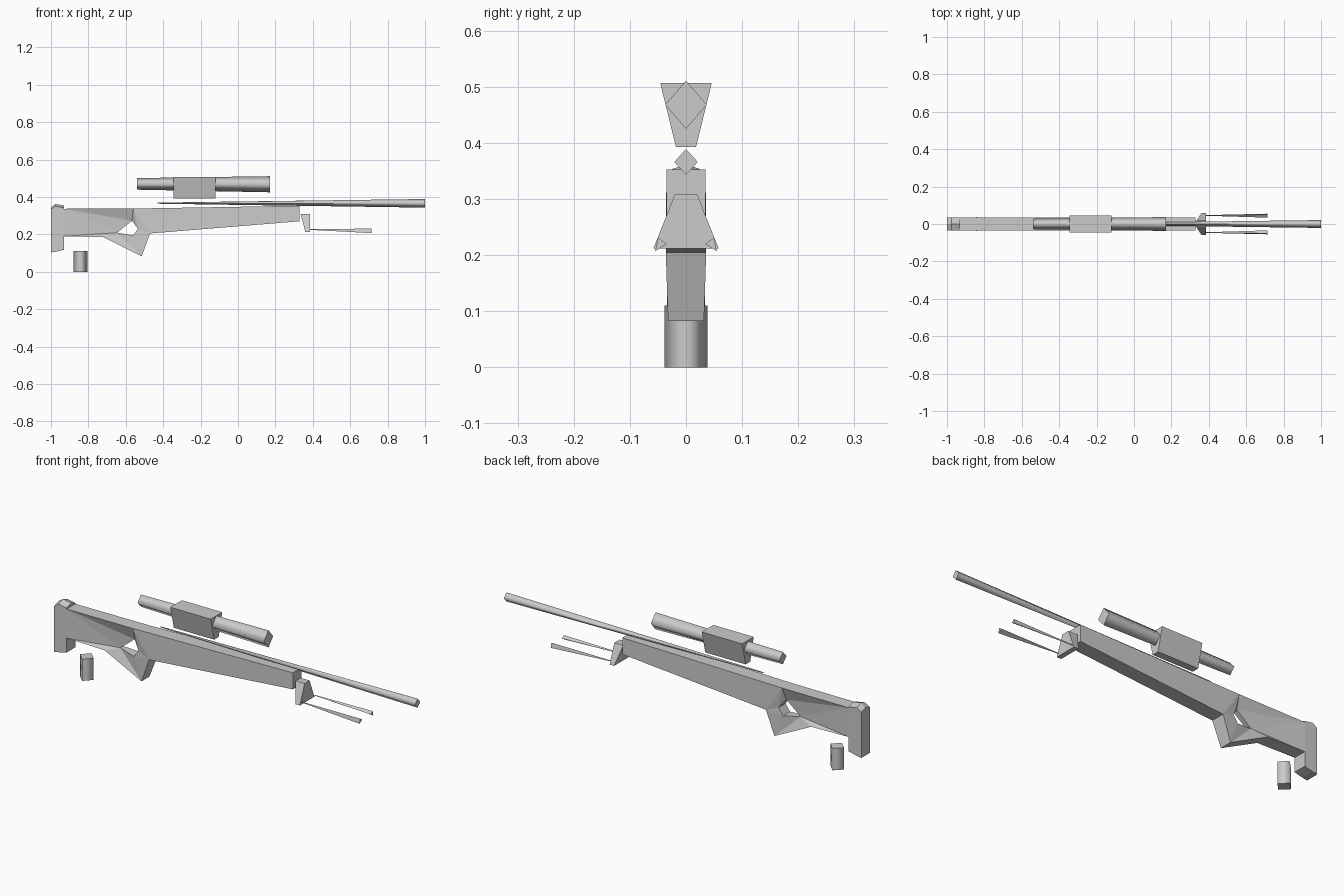
import bpy, bmesh
from mathutils import Vector

if "Cube" in bpy.data.objects:
    bpy.data.objects.remove(bpy.data.objects["Cube"])

grey = bpy.data.materials.new("light grey")
grey.diffuse_color = (0.6, 0.6, 0.6, 1)
grey.use_nodes = True
grey.node_tree.nodes["Principled BSDF"].inputs["Base Color"].default_value = grey.diffuse_color


def make(name, verts, faces, smooth_sides=False):
    mesh = bpy.data.meshes.new(name)
    bm = bmesh.new()
    vs = [bm.verts.new(v) for v in verts]
    for f in faces:
        bm.faces.new([vs[i] for i in f])
    bmesh.ops.recalc_face_normals(bm, faces=bm.faces)
    if smooth_sides:  # smooth walls, crisp end caps (the first two faces)
        bm.faces.ensure_lookup_table()
        for f in bm.faces[2:]:
            f.smooth = True
        for cap in bm.faces[:2]:
            for e in cap.edges:
                e.smooth = False
    bm.to_mesh(mesh)
    bm.free()
    mesh.materials.append(grey)
    ob = bpy.data.objects.new(name, mesh)
    bpy.context.collection.objects.link(ob)
    return ob


def loft(name, a, b, smooth=False):
    """Join two matching end sections with walls and caps."""
    n = len(a)
    faces = [tuple(range(n)), tuple(range(n, 2 * n))]
    faces += [(i, (i + 1) % n, n + (i + 1) % n, n + i) for i in range(n)]
    return make(name, a + b, faces, smooth)


def diamond(x, z, hw, hh):
    return [(x, 0, z + hh), (x, hw, z), (x, 0, z - hh), (x, -hw, z)]


# Barrel and scope tube: four-sided tapering tubes
loft("barrel", diamond(-0.43, 0.367, 0.002, 0.003), diamond(1, 0.366, 0.021, 0.023), True)
loft("scope_tube", diamond(-0.54, 0.47, 0.028, 0.031), diamond(0.17, 0.468, 0.037, 0.043), True)


# Scope mount: block that narrows downward
def mount(x):
    return [(x, -0.046, 0.507), (x, 0.046, 0.507), (x, 0.018, 0.393), (x, -0.018, 0.393)]


loft("scope_mount", mount(-0.345), mount(-0.12))


# Rear support: four-sided upright post
def post(z):
    return [(-0.88, 0, z), (-0.842, 0.038, z), (-0.805, 0, z), (-0.842, -0.038, z)]


loft("rear_support", post(0), post(0.11), True)

# Stock: outer outline and thumb hole as (x, half width, z)
outer = [(-0.93, 0.034, 0.337), (-0.56, 0.035, 0.338), (0.33, 0.035, 0.353), (0.33, 0.035, 0.27),
         (-0.47, 0.036, 0.205), (-0.515, 0.032, 0.083), (-0.72, 0.033, 0.185), (-0.93, 0.034, 0.19)]
hole = [(-0.647, 0.012, 0.209), (-0.567, 0.012, 0.273), (-0.535, 0.028, 0.23), (-0.56, 0.028, 0.195)]
pts = outer + hole
n = len(pts)
verts = [(x, -w, z) for x, w, z in pts] + [(x, w, z) for x, w, z in pts]
side = [(0, 1, 9), (0, 9, 8), (0, 8, 7), (7, 8, 6), (1, 2, 3, 4), (1, 4, 10), (1, 10, 9),
        (4, 5, 11), (4, 11, 10), (5, 6, 8), (5, 8, 11)]
faces = side + [tuple(i + n for i in f) for f in side]
for loop in (list(range(8)), list(range(8, 12))):
    for i, j in zip(loop, loop[1:] + loop[:1]):
        faces.append((i, j, j + n, i + n))
make("stock", verts, faces)

# Butt pad: upright slab with a low ridge along its top
pad = []
for x, top, low in ((-1, 0.345, 0.103), (-0.975, 0.362, 0.107), (-0.93, 0.354, 0.118)):
    pad += [(x, -0.034, low), (x, -0.034, top - 0.012), (x, 0, top), (x, 0.034, top - 0.012), (x, 0.034, low)]
faces = [tuple(range(5)), tuple(range(10, 15))]
for r in (0, 5):
    faces += [(r + i, r + (i + 1) % 5, r + 5 + (i + 1) % 5, r + 5 + i) for i in range(5)]
make("butt_pad", pad, faces)

# Bracket under the fore-end, flaring downward
loft("leg_bracket",
     [(0.335, -0.02, 0.308), (0.335, 0.02, 0.308), (0.36, 0.058, 0.212), (0.36, -0.058, 0.212)],
     [(0.385, -0.02, 0.308), (0.385, 0.02, 0.308), (0.385, 0.058, 0.212), (0.385, -0.058, 0.212)])

# Folded legs: thin three-sided spikes that thicken forward
for s, label in ((-1, "right"), (1, "left")):
    tip = [Vector((0.715, s * y, z)) for y, z in ((0.050, 0.231), (0.034, 0.220), (0.055, 0.207))]
    root = Vector((0.38, s * 0.046, 0.226))
    start = [root + Vector((0, v.y - s * 0.046, v.z - 0.219)) * 0.15 for v in tip]
    loft("leg_" + label, start, tip)
